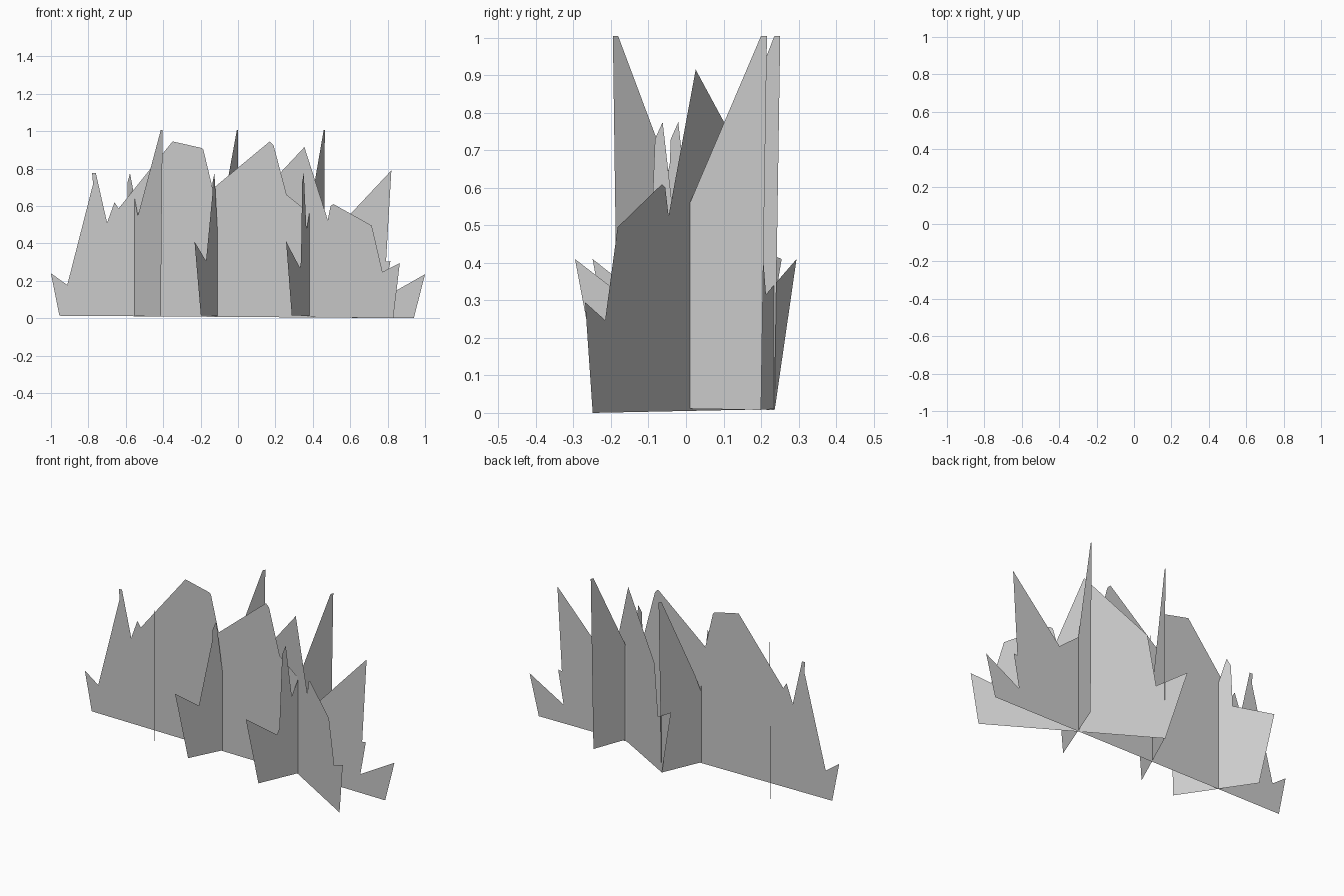
import bpy
import bmesh


def card(name, outline, origin, direction):
    """Upright flat card: outline is (distance along direction, height)."""
    bm = bmesh.new()
    ox, oy = origin
    dx, dy = direction
    face = bm.faces.new([bm.verts.new((ox + u * dx, oy + u * dy, z)) for u, z in outline])
    bmesh.ops.triangulate(bm, faces=[face])
    mesh = bpy.data.meshes.new(name)
    bm.to_mesh(mesh)
    bm.free()
    obj = bpy.data.objects.new(name, mesh)
    bpy.context.collection.objects.link(obj)
    return obj


# Long grass card running the full width
long_blades = [
    (-.955, .013), (-1, .24), (-.82, .11), (-.745, .375), (-.78, .775), (-.76, .775),
    (-.70, .51), (-.66, .62), (-.54, .43), (-.35, .945), (-.19, .60), (-.195, .91),
    (-.185, .90), (-.13, .67), (-.04, .43), (.17, .945), (.19, .925), (.26, .66),
    (.36, .30), (.51, .46), (.82, .79), (.63, .285), (.815, .305), (.78, .11),
    (1, .235), (.94, 0)]
card("long_grass_card", long_blades, (0, .015), (1, 0))

# Diagonal grass card crossing at the right, outline given along x
diagonal_blades = [
    (-.01, .01), (-.11, .41), (.10, .27), (.07, .61), (.085, .61), (.13, .31),
    (.28, .73), (.355, .915), (.48, .525), (.495, .60), (.51, .61), (.505, .45),
    (.54, .335), (.715, .495), (.72, .22), (.865, .295), (.83, 0)]
card("diagonal_grass_card", diagonal_blades, (0, .231), (1, -.578))

# Three short cross cards sharing one outline
cross_blades = [
    (-.25, .015), (-.33, .41), (-.12, .26), (-.10, .73), (-.078, .775), (-.035, .43),
    (0, .53), (.205, 1.005), (.222, 1.005), (.205, .008)]
placements = [
    ("left", (-.532, -.014), (.58, -.815)),
    ("middle", (-.093, .05), (.423, .906)),
    ("right", (.381, .01), (.375, .927))]
for side, origin, direction in placements:
    card(side + "_cross_grass_card", cross_blades, origin, direction)
